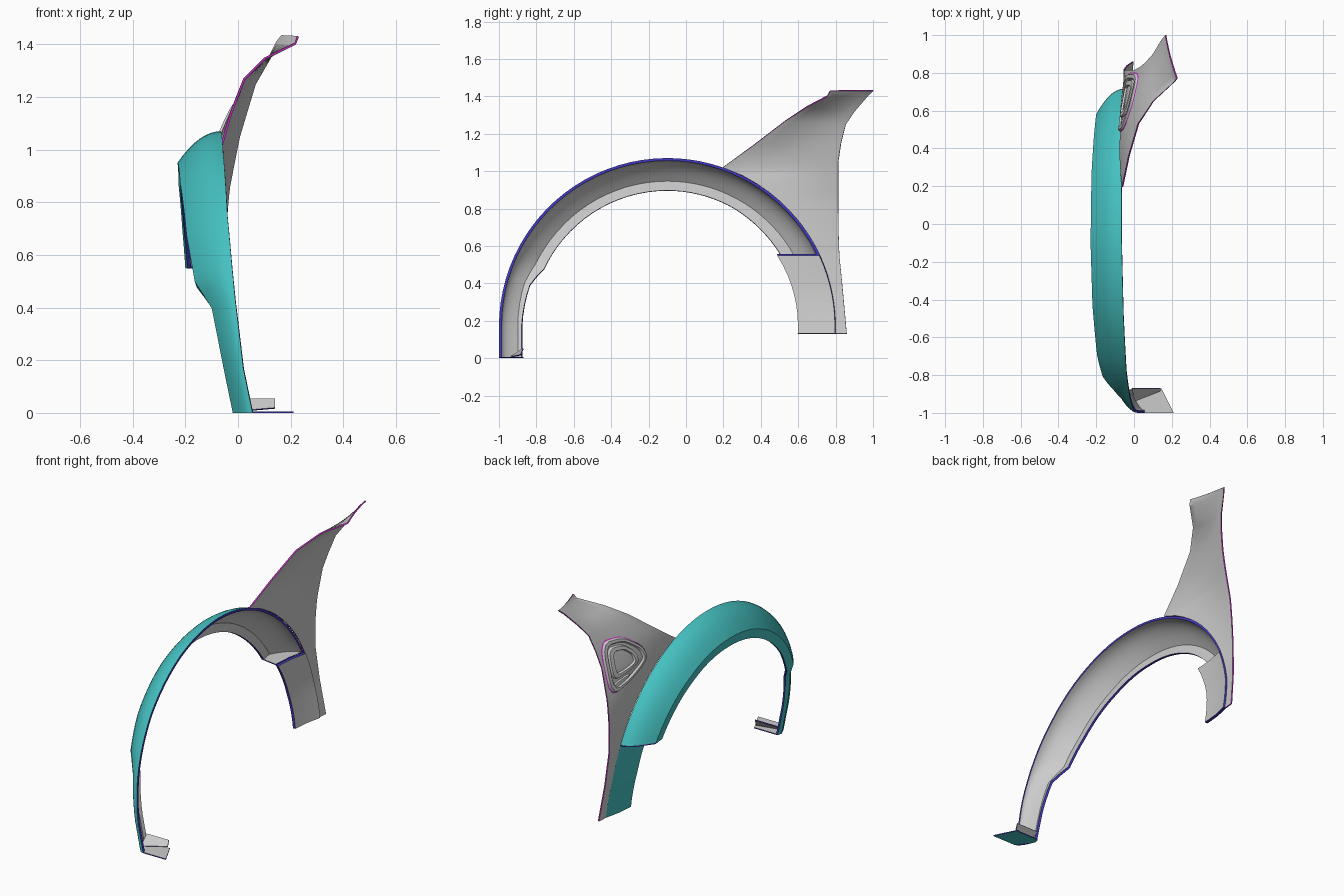
import bpy, bmesh, math
from mathutils import Vector
from mathutils.bvhtree import BVHTree

if "Cube" in bpy.data.objects:
    bpy.data.objects.remove(bpy.data.objects["Cube"])


def material(name, rgb):
    m = bpy.data.materials.new(name)
    m.diffuse_color = (*rgb, 1)
    m.use_nodes = True
    m.node_tree.nodes["Principled BSDF"].inputs["Base Color"].default_value = m.diffuse_color
    return m


TEAL = material("teal", (0.06, 0.53, 0.53))
GREY = material("grey", (0.6, 0.6, 0.6))
BLUE = material("blue_edge", (0.05, 0.04, 0.5))
MAGENTA = material("magenta_edge", (0.6, 0.03, 0.6))
CY, CZ, R = -0.1, 0.17, 0.9          # arch centre and outer radius


def lerp_table(table, t):
    """Piecewise linear lookup; rows are (key, values...) with rising keys."""
    for a, b in zip(table, table[1:]):
        if t <= b[0]:
            f = max(0, (t - a[0]) / (b[0] - a[0]))
            return [u + (v - u) * f for u, v in zip(a[1:], b[1:])]
    return list(table[-1][1:])


def sheet(name, rows, mats, thick, outward, polys=None, angle=25):
    """Loft rows of points (or use polygons) into a thin two-sided panel."""
    bm = bmesh.new()
    if polys:
        for p in polys:
            bm.faces.new([bm.verts.new(v) for v in p])
        bmesh.ops.remove_doubles(bm, verts=bm.verts, dist=1e-4)
    else:
        g = [[bm.verts.new(p) for p in r] for r in rows]
        for a, b in zip(g, g[1:]):
            for i in range(len(a) - 1):
                bm.faces.new((a[i], a[i + 1], b[i + 1], b[i]))
    bmesh.ops.recalc_face_normals(bm, faces=bm.faces)
    bm.normal_update()
    if sum(f.normal.dot(Vector(outward)) * f.calc_area() for f in bm.faces) < 0:
        bmesh.ops.reverse_faces(bm, faces=bm.faces)
    me = bpy.data.meshes.new(name)
    bm.to_mesh(me)
    bm.free()
    for m in mats:
        me.materials.append(m)
    ob = bpy.data.objects.new(name, me)
    bpy.context.collection.objects.link(ob)
    bpy.ops.object.select_all(action='DESELECT')
    ob.select_set(True)
    bpy.context.view_layer.objects.active = ob
    if thick:
        s = ob.modifiers.new("thickness", 'SOLIDIFY')
        s.thickness, s.offset = thick, -1
        s.material_offset, s.material_offset_rim = 1, 2
        bpy.ops.object.modifier_apply(modifier=s.name)
    bpy.ops.object.shade_smooth_by_angle(angle=math.radians(angle))
    return ob


# Wheel arch flare: angle, x of body edge, x of flare edge, flare radius, lip radius
STATIONS = [(25, -.055, -.200, .780, .715), (40, -.062, -.212, .78, .718),
            (60, -.066, -.225, .780, .724), (90, -.065, -.230, .78, .725),
            (115, -.056, -.220, .780, .725), (140, -.040, -.195, .78, .725),
            (155, -.022, -.165, .782, .725), (163.5, -.01, -.10, .80, .765),
            (180, .020, -.055, .800, .775), (190, .055, -.020, .80, .775)]


def arc(x, r, th):
    if th > 180:                      # straight foot of the front leg
        return (x, CY - r, CZ * (190 - th) / 10)
    t = math.radians(th)
    return (x, CY + r * math.cos(t), CZ + r * math.sin(t))


def section(th):
    xa, xb, rb, rc = lerp_table(STATIONS, th)
    f = max(0, (90 - th) / 65)
    pts = []
    for i in range(9):
        s = i / 8
        k = s ** 2
        pts.append(arc(xa + (xb - xa) * s, R + (rb - R) * k, th + 4.15 * f * k))
    pts.append(arc(xb + .008, rc, th + 7.1 * f))
    return pts


angles = []
for a, b in zip(STATIONS, STATIONS[1:]):
    n = max(1, round((b[0] - a[0]) / 4))
    angles += [a[0] + (b[0] - a[0]) * i / n for i in range(n)]
angles.append(190)
flare_mats = [TEAL, GREY, BLUE]
sheet("arch_flare", [section(t) for t in angles], flare_mats, .014, (-1, 0, 0))


# Rear lower strip below the flare
def circle_y(r, z):
    return CY + math.sqrt(r * r - (z - CZ) ** 2)


ARCH_X = [(.13, -.015), (.35, -.045), (.55, -.055), (.85, -.062), (1.02, -.065)]
strip = []
for i in range(9):
    z = .13 + .42 * i / 8
    x = lerp_table(ARCH_X, z)[0]
    strip.append([(x, circle_y(R, z), z), (x - .022, circle_y(.8, z), z),
                  (x - .03, circle_y(.70, z), z)])
sheet("rear_lower_strip", strip, flare_mats, .018, (-1, 0, 0))

# Flat plate closing the rear end of the flare
cap = section(25) + [strip[-1][2], strip[-1][1]]
sheet("flare_end_plate", None, flare_mats, .006, (0, 0, -1), [cap])

# Foot tab at the front leg with its sloping upstand
sheet("foot_tab", None, flare_mats, .006, (0, 0, -1),
      [[(-.02, -.90, 0), (-.012, -.87, 0), (.145, -.87, 0), (.21, -1, 0), (.055, -1, 0)]])
sheet("foot_upstand", None, [GREY, GREY, BLUE], .006, (0, -1, 0),
      [[(0, -.94, .008), (.14, -.885, .02), (.14, -.872, .055), (-.01, -.872, .055)]])

# Fender panel: front edge (bonnet line, then arch) lofted to the door edge
REAR = [(.13, -.01, .86), (.35, -.04, .84), (.55, -.055, .82), (.7, -.052, .815),
        (.85, -.04, .815), (.95, -.02, .815), (1.05, 0, .815)]
pairs = [((.225, .77, 1.432), (.165, 1.0, 1.435)),
         ((.215, .755, 1.405), (.145, .975, 1.41)),
         ((.10, .65, 1.35), (.10, .90, 1.32)),
         ((.02, .53, 1.27), (.06, .855, 1.25)),
         ((-.03, .36, 1.14), (.03, .83, 1.15))]
for i in range(21):
    z = 1.02 - .89 * i / 20
    zr = z + .03 * (z - .13) / .89
    xr, yr = lerp_table(REAR, zr)
    pairs.append(((lerp_table(ARCH_X, z)[0], circle_y(R, z), z), (xr, yr, zr)))
rows = []
for a, b in pairs:
    a, b = Vector(a), Vector(b)
    bulge = .1 * (b - a).length ** 2
    rows.append([a.lerp(b, i / 8) - Vector((bulge * math.sin(math.pi * i / 8), 0, 0))
                 for i in range(9)])
panel = sheet("fender_panel", rows, [GREY, GREY, MAGENTA], .008, (-1, 0, 0), angle=35)

# Side vent: stepped frames laid on the panel surface
tree = BVHTree.FromObject(panel, bpy.context.evaluated_depsgraph_get())


def on_panel(y, z, out):
    hit = tree.ray_cast(Vector((-1, y, z)), Vector((1, 0, 0)))[0]
    return ((hit.x if hit else 0) - out, y, z)


def rounded(pts):
    for _ in range(2):
        new = []
        for p, q in zip(pts, pts[1:] + pts[:1]):
            new += [tuple(u * (1 - t) + v * t for u, v in zip(p, q)) for t in (.2, .8)]
        pts = new
    return pts


def frame(name, outline, levels, mats):
    outline = rounded(outline)
    cy = sum(p[0] for p in outline) / len(outline)
    cz = sum(p[1] for p in outline) / len(outline)
    rings = []
    for s, out in levels:
        ring = [on_panel(cy + (y - cy) * s, cz + (z - cz) * s, out) for y, z in outline]
        rings.append(ring + ring[:1])
    ob = sheet(name, rings, mats, 0, (-1, 0, 0))
    return ob


D_SHAPE = [(.805, 1.20), (.64, 1.19), (.50, 1.09), (.48, 1.0), (.62, .92), (.80, .87)]
frame("vent_seam", D_SHAPE, [(1, .001), (.97, .004)], [MAGENTA])
frame("vent_frame", D_SHAPE, [(.97, .001), (.93, .013), (.82, .013), (.76, .002)], [GREY])
INNER = [(.765, 1.15), (.65, 1.145), (.57, 1.08), (.56, 1.01), (.65, .98), (.765, .96)]
frame("vent_inner_frame", INNER, [(1, .001), (.95, .013), (.72, .013), (.66, .002)], [GREY])
BAR = [(.77, .94), (.63, .97), (.63, .95), (.77, .91)]
frame("vent_bar", BAR, [(1, .001), (.8, .01), (.02, .01)], [GREY])
